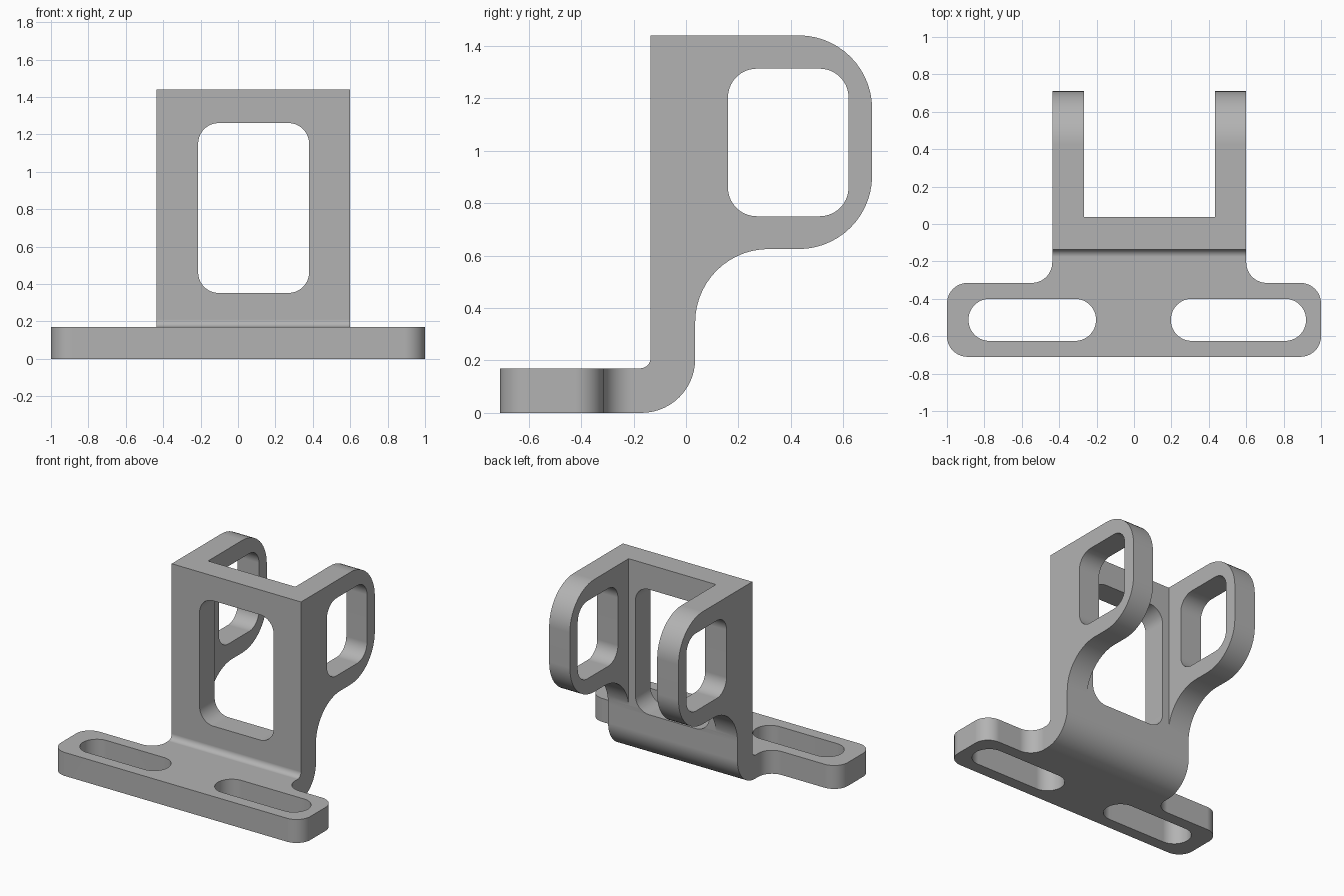
import bpy, bmesh, math
from mathutils import Vector

cube = bpy.data.objects.get("Cube")
if cube:
    bpy.data.objects.remove(cube, do_unlink=True)

steel = bpy.data.materials.new("plain grey")
steel.use_nodes = True
GREY = (0.45, 0.45, 0.45, 1)
steel.diffuse_color = GREY
steel.node_tree.nodes["Principled BSDF"].inputs["Base Color"].default_value = GREY


def fillet(corners, steps=14):
    """Round each (u, v, radius) corner of an outline."""
    out = []
    for i, (u, v, r) in enumerate(corners):
        p = Vector((u, v))
        if not r:
            out.append(p)
            continue
        a = (Vector(corners[i - 1][:2]) - p).normalized()
        b = (Vector(corners[(i + 1) % len(corners)][:2]) - p).normalized()
        half = a.angle(b) / 2
        centre = p + (a + b).normalized() * r / math.sin(half)
        start = (p + a * r / math.tan(half) - centre).normalized()
        end = (p + b * r / math.tan(half) - centre).normalized()
        out += [centre + start.slerp(end, k / steps) * r for k in range(steps + 1)]
    return out


def prism(name, corners, axis, low, high):
    """Extrude a filleted outline along one axis."""
    place = {"x": lambda p, w: (w, p.x, p.y),
             "y": lambda p, w: (p.x, w, p.y),
             "z": lambda p, w: (p.x, p.y, w)}[axis]
    bm = bmesh.new()
    pts = fillet(corners)
    face = bm.faces.new([bm.verts.new(place(p, low)) for p in pts])
    ext = bmesh.ops.extrude_face_region(bm, geom=[face])
    move = Vector(place(Vector((0, 0)), high - low))
    bmesh.ops.translate(bm, vec=move,
                        verts=[g for g in ext["geom"] if isinstance(g, bmesh.types.BMVert)])
    bmesh.ops.recalc_face_normals(bm, faces=bm.faces)
    mesh = bpy.data.meshes.new(name)
    bm.to_mesh(mesh)
    bm.free()
    mesh.materials.append(steel)
    obj = bpy.data.objects.new(name, mesh)
    bpy.context.collection.objects.link(obj)
    return obj


def rounded_rect(u0, u1, v0, v1, r):
    return [(u0, v0, r), (u1, v0, r), (u1, v1, r), (u0, v1, r)]


# Side outline: foot, bend, upright wall and rounded ears
bracket = prism("bracket", [
    (-0.8, 0, 0), (0.035, 0, 0.205), (0.035, 0.625, 0.28), (0.71, 0.625, 0.28),
    (0.71, 1.44, 0.28), (-0.135, 1.44, 0), (-0.135, 0.17, 0.04), (-0.8, 0.17, 0)],
    "x", -1.2, 1.2)

# Plan outline: wide foot, neck fillets and two ears with a gap between
plan = prism("plan_outline", [
    (-1, -0.71, 0.11), (1, -0.71, 0.11), (1, -0.315, 0.11), (0.6, -0.315, 0.11),
    (0.6, 0.9, 0), (0.434, 0.9, 0), (0.434, 0.037, 0), (-0.266, 0.037, 0),
    (-0.266, 0.9, 0), (-0.437, 0.9, 0), (-0.437, -0.315, 0.11), (-1, -0.315, 0.11)],
    "z", -0.5, 2)

# Openings: two foot slots, wall window, ear windows
cutters = [
    prism("left_slot", rounded_rect(0.197, 0.92, -0.625, -0.4, 0.112), "z", -0.3, 0.5),
    prism("right_slot", rounded_rect(-0.885, -0.203, -0.625, -0.4, 0.112), "z", -0.3, 0.5),
    prism("wall_window", rounded_rect(-0.213, 0.38, 0.352, 1.26, 0.11), "y", -0.4, 0.5),
    prism("ear_window", rounded_rect(0.16, 0.62, 0.75, 1.313, 0.11), "x", -1, 1.1),
]

for tool in [plan] + cutters:
    mod = bracket.modifiers.new(tool.name, "BOOLEAN")
    mod.operation = "INTERSECT" if tool is plan else "DIFFERENCE"
    mod.solver = "EXACT"
    mod.object = tool
    tool.hide_render = True

# Bake the cuts and drop the helpers
bpy.context.view_layer.update()
final = bpy.data.meshes.new_from_object(
    bracket.evaluated_get(bpy.context.evaluated_depsgraph_get()))
bracket.modifiers.clear()
bracket.data = final
for tool in [plan] + cutters:
    bpy.data.objects.remove(tool, do_unlink=True)

# Smooth bends with crisp edges
bpy.ops.object.select_all(action="DESELECT")
bracket.select_set(True)
bpy.context.view_layer.objects.active = bracket
bpy.ops.object.shade_smooth_by_angle(angle=math.radians(30))
weighted = bracket.modifiers.new("weighted_normals", "WEIGHTED_NORMAL")
weighted.keep_sharp = True
